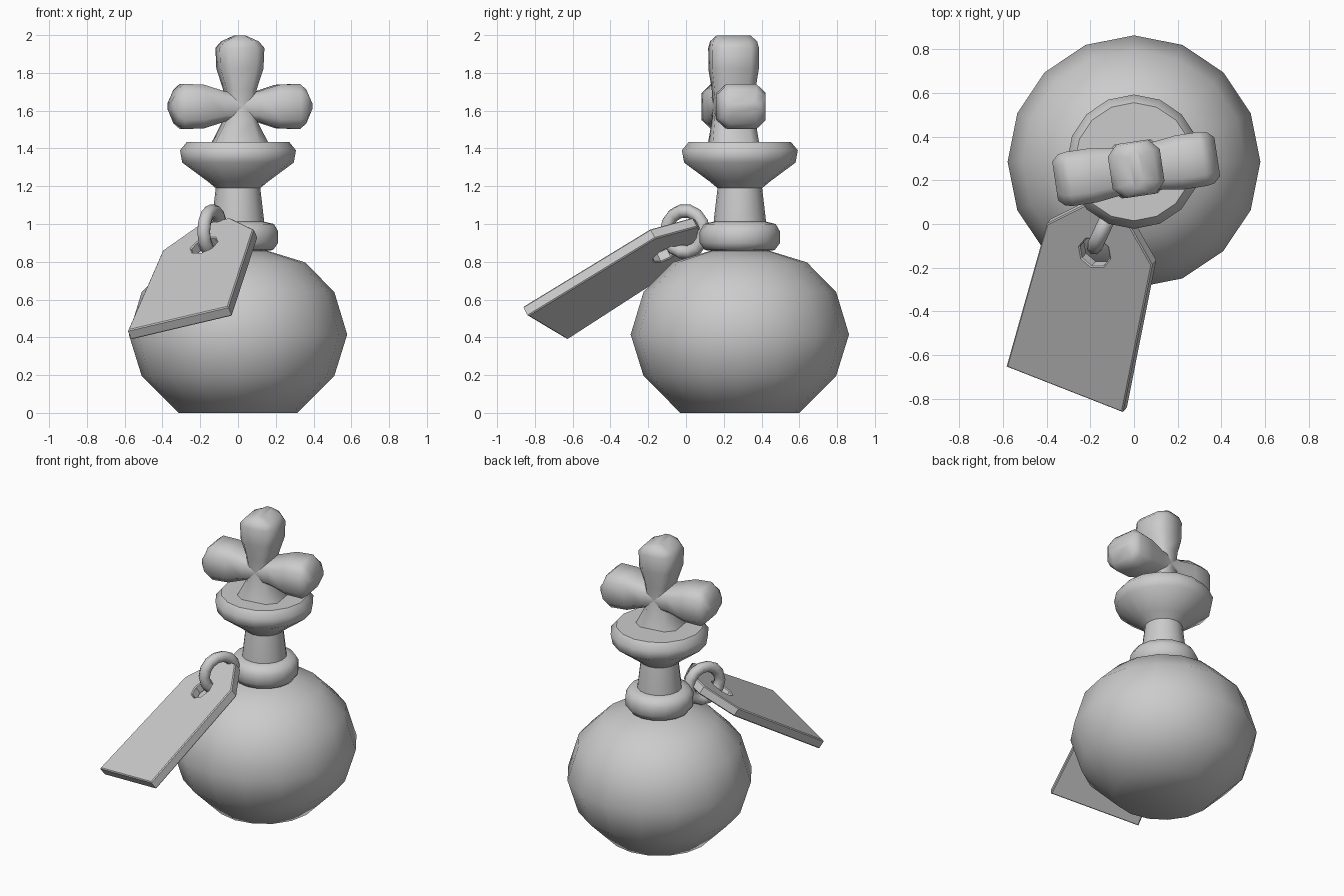
import bpy, bmesh, math
from mathutils import Vector, Matrix

if "Cube" in bpy.data.objects:
    bpy.data.objects.remove(bpy.data.objects["Cube"])

CY = 0.285  # bottle axis in y


def finish(name, bm, smooth):
    bmesh.ops.recalc_face_normals(bm, faces=bm.faces)
    me = bpy.data.meshes.new(name)
    bm.to_mesh(me)
    bm.free()
    ob = bpy.data.objects.new(name, me)
    bpy.context.collection.objects.link(ob)
    shade(ob, smooth)
    return ob


def shade(ob, angle):
    bpy.ops.object.select_all(action='DESELECT')
    ob.select_set(True)
    bpy.context.view_layer.objects.active = ob
    bpy.ops.object.shade_smooth_by_angle(angle=math.radians(angle))


def loft(bm, rings):
    """Skin a list of equal-length point rings and cap both ends."""
    vs = [[bm.verts.new(p) for p in r] for r in rings]
    n = len(vs[0])
    for a, b in zip(vs, vs[1:]):
        for i in range(n):
            j = (i + 1) % n
            bm.faces.new((a[i], a[j], b[j], b[i]))
    bm.faces.new(vs[0])
    bm.faces.new(vs[-1])


def lathe(name, profile, sides=16, smooth=50):
    bm = bmesh.new()
    ang = [2 * math.pi * i / sides for i in range(sides)]
    loft(bm, [[(r * math.cos(a), CY + r * math.sin(a), z) for a in ang]
              for r, z in profile])
    return finish(name, bm, smooth)


# Round bottle body, neck ring, neck with flared lip
lathe("bottle_body", [(.315, 0), (.51, .196), (.578, .415), (.51, .64),
                      (.355, .797), (.15, .86)])
lathe("neck_ring", [(.13, .855), (.185, .862), (.213, .90), (.213, .96),
                    (.19, 1.0), (.14, 1.012)])
lathe("neck_and_lip", [(.14, .95), (.138, 1.02), (.118, 1.19), (.16, 1.225),
                       (.295, 1.325), (.307, 1.39), (.27, 1.435)])

# Cross-shaped stopper: four flared arms (distance, half width, half depth)
ARM = [(0, .075, .105), (.09, .08, .11), (.2, .115, .125), (.31, .12, .125),
       (.345, .09, .118), (.375, .025, .09)]
FOOT = [(0, .075, .105), (.08, .085, .11), (.2, .145, .125)]
bm = bmesh.new()
for k in range(4):
    rot = Matrix.Rotation(k * math.pi / 2, 4, 'Y')
    rings = []
    for d, w, t in (FOOT if k == 2 else ARM):
        section = [(w, .6 * t), (.6 * w, t), (-.6 * w, t), (-w, .6 * t),
                   (-w, -.6 * t), (-.6 * w, -t), (.6 * w, -t), (w, -.6 * t)]
        rings.append([rot @ Vector((x, y, d)) for x, y in section])
    loft(bm, rings)
stopper = finish("cross_stopper", bm, 60)
stopper.matrix_world = (Matrix.Translation((.01, .252, 1.622))
                        @ Matrix.Rotation(math.radians(8.5), 4, 'Z'))

# Hanging tag: flat outline with an eyelet hole, extruded
u = Vector((.911, -.357, .214)).normalized()
v = Vector((.194, .831, .519))
v = (v - u * v.dot(u)).normalized()
n = u.cross(v)
outline = [(-.025, -.80), (.56, -.80), (.53, 0), (.35, .19), (.17, .19), (0, 0)]
hole = [(.253 + .075 * math.cos(i * math.pi / 4),
         -.05 + .075 * math.sin(i * math.pi / 4)) for i in range(8)]
cu = bpy.data.curves.new("tag", 'CURVE')
cu.dimensions = '2D'
cu.fill_mode = 'BOTH'
cu.extrude, cu.bevel_depth, cu.bevel_resolution, cu.offset = .024, .006, 0, -.006
for pts in (outline, hole):
    sp = cu.splines.new('POLY')
    sp.points.add(len(pts) - 1)
    for p, (x, y) in zip(sp.points, pts):
        p.co = (x, y, 0, 1)
    sp.use_cyclic_u = True
tag = bpy.data.objects.new("tag", cu)
bpy.context.collection.objects.link(tag)
mat = Matrix((u, v, n)).transposed().to_4x4()
mat.translation = Vector((-.40, 0, .86)) - n * .03
tag.matrix_world = mat
bpy.ops.object.select_all(action='DESELECT')
tag.select_set(True)
bpy.context.view_layer.objects.active = tag
bpy.ops.object.convert(target='MESH')
shade(bpy.context.view_layer.objects.active, 30)

# Link ring joining the tag to the neck
bpy.ops.mesh.primitive_torus_add(
    major_radius=.11, minor_radius=.036, major_segments=14, minor_segments=8,
    location=(-.135, -.005, .96),
    rotation=(math.pi / 2, 0, math.atan2(.9, .42)))
link = bpy.context.object
link.name = "link_ring"
shade(link, 60)
